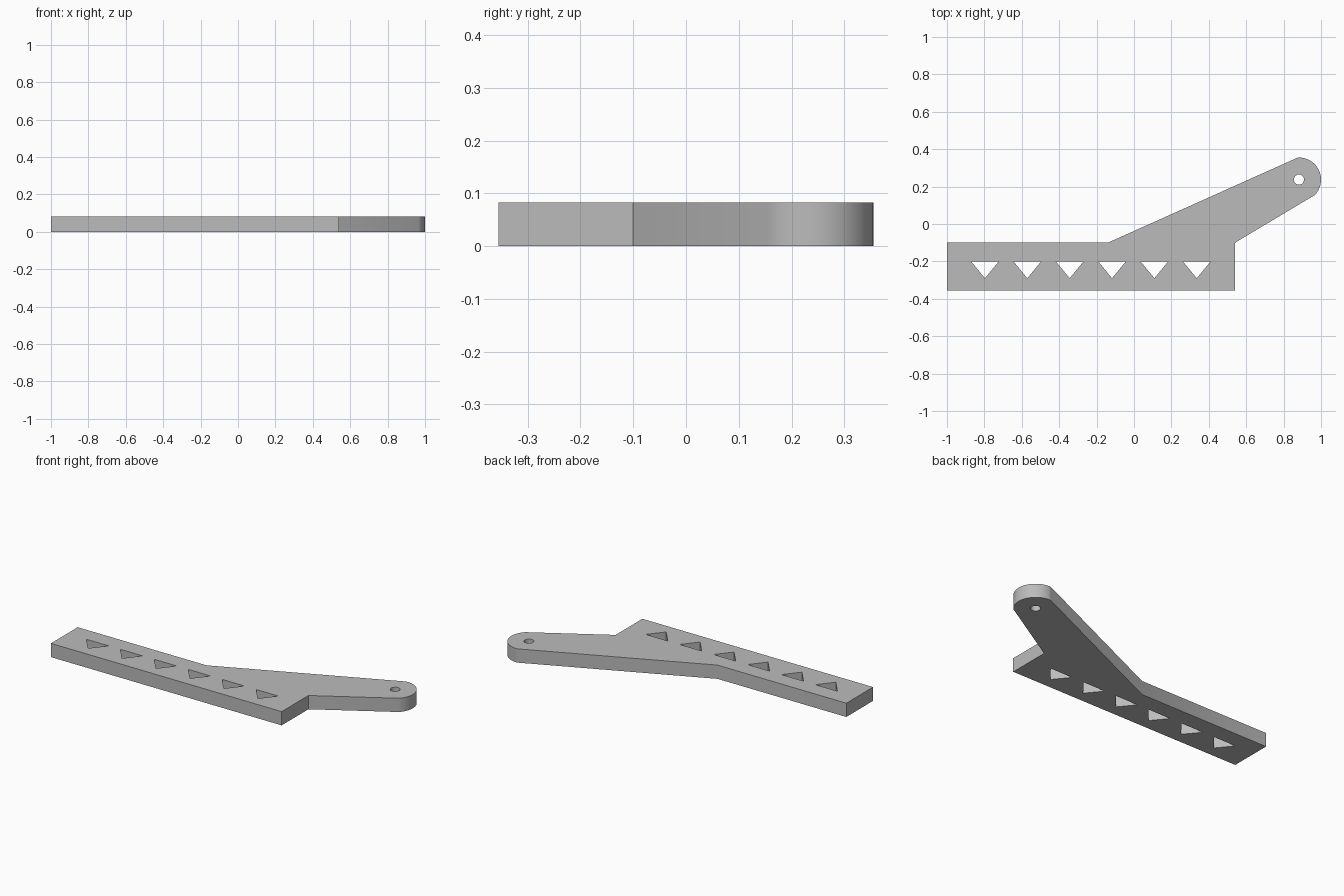
import bpy, bmesh
from math import cos, sin, radians, tau

cube = bpy.data.objects.get("Cube")
if cube:
    bpy.data.objects.remove(cube, do_unlink=True)

THICK = 0.083
PIVOT = (0.882, 0.2375)


def arc(radius, start, end, steps):
    """Points on an arc around the pivot."""
    angles = [start + (end - start) * i / steps for i in range(steps + 1)]
    return [(PIVOT[0] + radius * cos(a), PIVOT[1] + radius * sin(a)) for a in angles]


# Outer profile: straight bar with an angled arm ending in a rounded tip
outline = [(-1, -0.355), (0.54, -0.355), (0.54, -0.10)]
outline += arc(0.118, radians(-45), radians(93), 24)
outline += [(-0.14, -0.10), (-1, -0.10)]

# Pivot hole and the row of triangular cutouts
loops = [outline, arc(0.027, 0, tau, 32)[:-1]]
for i in range(6):
    x = -0.797 + 0.2265 * i
    loops.append([(x - 0.074, -0.2), (x, -0.29), (x + 0.074, -0.2)])

# Filled flat curve, extruded to the plate thickness
curve = bpy.data.curves.new("bracket_profile", "CURVE")
curve.dimensions = "2D"
curve.fill_mode = "BOTH"
curve.extrude = THICK / 2
for loop in loops:
    spline = curve.splines.new("POLY")
    spline.points.add(len(loop) - 1)
    for point, (x, y) in zip(spline.points, loop):
        point.co = (x, y, 0, 1)
    spline.use_cyclic_u = True

bracket = bpy.data.objects.new("bracket_arm", curve)
bpy.context.collection.objects.link(bracket)
bpy.ops.object.select_all(action="DESELECT")
bracket.select_set(True)
bpy.context.view_layer.objects.active = bracket
bpy.ops.object.convert(target="MESH")
bracket = bpy.context.object

# Weld caps to walls and stand the plate on the ground
bm = bmesh.new()
bm.from_mesh(bracket.data)
bmesh.ops.remove_doubles(bm, verts=bm.verts, dist=0.0005)
bmesh.ops.recalc_face_normals(bm, faces=bm.faces)
bmesh.ops.translate(bm, verts=bm.verts, vec=(0, 0, THICK / 2))
bm.to_mesh(bracket.data)
bm.free()

# Plain grey finish
grey = bpy.data.materials.new("plain_grey")
grey.use_nodes = True
color = (0.5, 0.5, 0.5, 1)
grey.diffuse_color = color
grey.node_tree.nodes["Principled BSDF"].inputs["Base Color"].default_value = color
bracket.data.materials.clear()
bracket.data.materials.append(grey)
bpy.ops.object.shade_smooth_by_angle(angle=radians(30))
